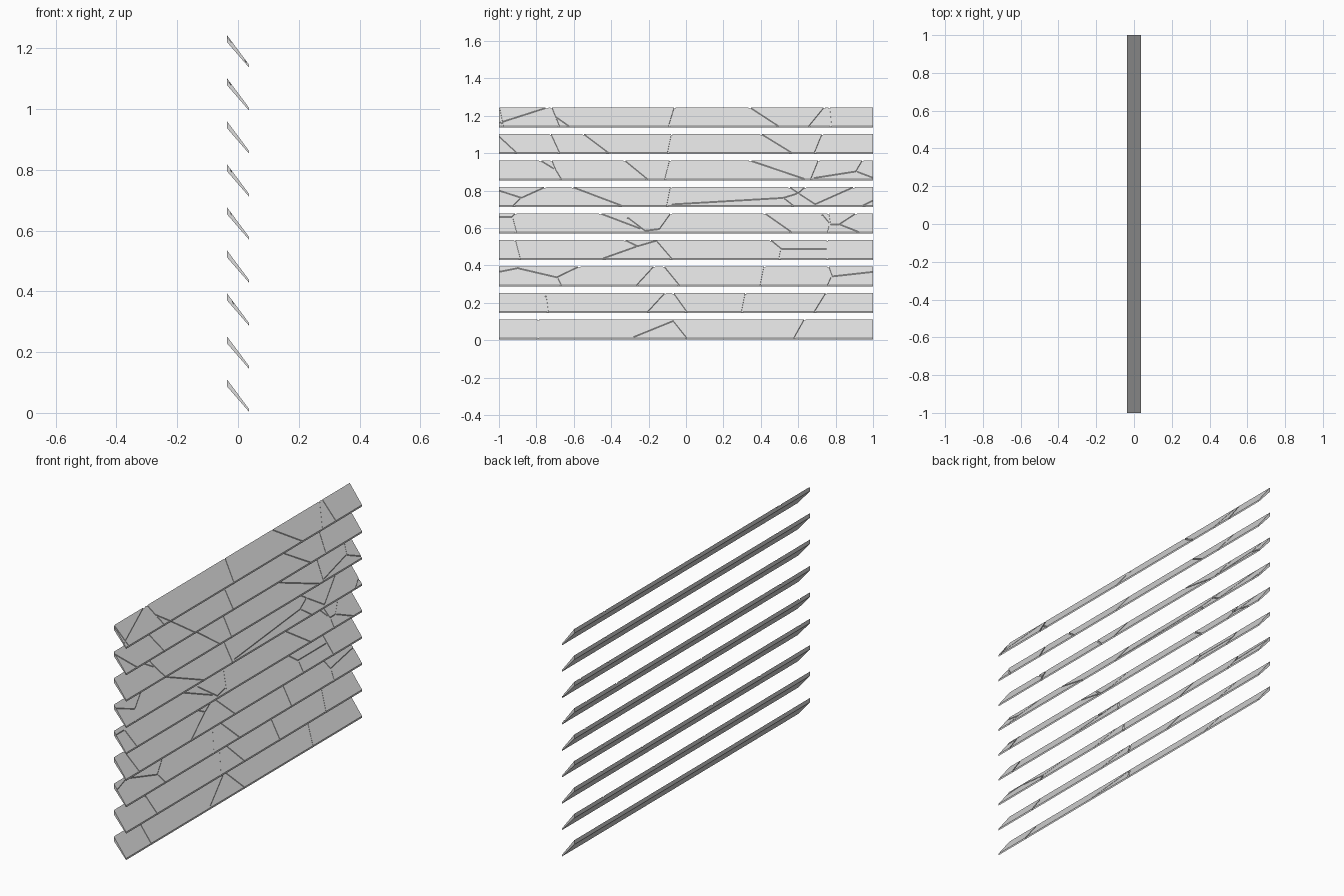
import bpy
import bmesh
from mathutils import Vector

cube = bpy.data.objects.get("Cube")
if cube:
    bpy.data.objects.remove(cube, do_unlink=True)

light_grey = bpy.data.materials.new("light grey")
light_grey.use_nodes = True
light_grey.diffuse_color = (0.71, 0.71, 0.71, 1)
shader = light_grey.node_tree.nodes["Principled BSDF"]
shader.inputs["Base Color"].default_value = light_grey.diffuse_color

# Slat cross-section (x, z): broad sloping face, thin lower lip
TOP_BACK, TOP_FRONT = Vector((-0.037, 0, 0.111)), Vector((0.036, 0, 0.013))
LOW_FRONT, LOW_BACK = Vector((0.036, 0, 0.004)), Vector((-0.037, 0, 0.088))
SLOPE = (TOP_BACK - TOP_FRONT).length
PITCH = 0.1416
CRACK_WIDTH = 0.008
CRACK_DEPTH = 0.005


def finish(bm, name):
    bmesh.ops.recalc_face_normals(bm, faces=bm.faces)
    mesh = bpy.data.meshes.new(name)
    bm.to_mesh(mesh)
    bm.free()
    mesh.materials.append(light_grey)
    obj = bpy.data.objects.new(name, mesh)
    bpy.context.collection.objects.link(obj)
    return obj


def add_prism(bm, lower, upper):
    a = [bm.verts.new(p) for p in lower]
    b = [bm.verts.new(p) for p in upper]
    bm.faces.new(a)
    bm.faces.new(b)
    for i in range(len(a)):
        j = (i + 1) % len(a)
        bm.faces.new((a[i], a[j], b[j], b[i]))


def on_slope(point, row, lift):
    """Point on the sloping face of a slat, moved up or down by lift."""
    return TOP_FRONT.lerp(TOP_BACK, point.y / SLOPE) + Vector((0, point.x, row * PITCH + lift))


def slat(row, *paths):
    """Each crack path lists points: position along the slat, fraction up the slope."""
    bm = bmesh.new()
    profile = (TOP_BACK, TOP_FRONT, LOW_FRONT, LOW_BACK)
    lift = Vector((0, 0, row * PITCH))
    half = Vector((0, 1, 0))
    add_prism(bm, [p + lift - half for p in profile], [p + lift + half for p in profile])
    board = finish(bm, f"slat_{row + 1}")

    # Cracks are narrow grooves cut into the sloping face
    bm = bmesh.new()
    for path in paths:
        for start, end in zip(path, path[1:]):
            a = Vector((start[0], start[1] * SLOPE))
            b = Vector((end[0], end[1] * SLOPE))
            along = (b - a).normalized() * CRACK_WIDTH / 2
            side = Vector((-along.y, along.x))
            a, b = a - along, b + along
            corners = (a - side, b - side, b + side, a + side)
            add_prism(bm, [on_slope(c, row, -CRACK_DEPTH) for c in corners],
                      [on_slope(c, row, CRACK_DEPTH) for c in corners])
    cutter = finish(bm, f"slat_{row + 1}_crack_cutter")
    cutter.hide_render = True
    cutter.display_type = 'WIRE'
    groove = board.modifiers.new("cracks", 'BOOLEAN')
    groove.operation = 'DIFFERENCE'
    groove.solver = 'EXACT'
    groove.use_self = True
    groove.object = cutter


# Slats with their crack lines, from the top down
slat(8, [(-1, .15), (-.74, 1)], [(-1, 1), (-.98, 0)], [(-.72, 1), (-.68, 0)],
     [(-.7, .5), (-.63, 0)], [(-.06, 1), (-.09, 0)], [(.34, 1), (.49, 0)],
     [(.74, 1), (.66, 0)], [(.765, 1), (.775, 0)])
slat(7, [(-1, .85), (-.91, 0)], [(-.725, 1), (-.68, 0)], [(-.55, 1), (-.42, 0)],
     [(-.075, 1), (-.095, 0)], [(.4, 1), (.56, 0)], [(.73, 1), (.69, 0)])
slat(6, [(-.78, 1), (-.7, .5), (-.67, 0)], [(-.72, 1), (-.7, .5)],
     [(-.33, 1), (-.21, 0)], [(-.085, 1), (-.11, 0)], [(.34, 1), (.63, 0)],
     [(.71, 1), (.67, 0)], [(.69, .05), (.91, .4), (1, .05)], [(.91, .4), (.945, 1)])
slat(5, [(-1, .8), (-.88, .4), (-.75, 1)], [(-.88, .4), (-.92, 0)],
     [(-.61, 1), (-.35, 0)], [(-.08, 1), (-.1, 0)],
     [(-.07, .05), (.52, .4), (.6, .65), (.69, .05), (.9, 1)], [(.52, .4), (.57, 0)],
     [(.55, 1), (.6, .65), (.64, 1)], [(.95, 0), (1, .25)])
slat(4, [(-1, .8), (-.93, .8), (-.91, 0)], [(-.93, .8), (-.91, 1)],
     [(-.46, 1), (-.24, .15)], [(-.31, .75), (-.22, .05), (-.14, .15), (-.08, 1)],
     [(.42, 1), (.56, 0)], [(.73, .9), (.77, .4), (.76, 0)], [(.76, 1), (.77, .4)],
     [(.77, .4), (.82, .4), (.91, 1)], [(.82, .4), (.92, 0)])
slat(3, [(-.915, 1), (-.89, 0)], [(-.33, 1), (-.26, .65), (-.16, .95), (-.08, 0)],
     [(-.26, .65), (-.44, 0)], [(.45, 1), (.51, .5), (.755, .5)],
     [(.51, .5), (.5, 0)], [(.755, 1), (.755, 0)])
slat(2, [(-1, .7), (-.9, .9), (-.69, .4), (-.57, 1)], [(-.69, .4), (-.67, 0)],
     [(-.17, 1), (-.26, 0)], [(-.12, 1), (-.04, 0)], [(.42, 1), (.4, 0)],
     [(.76, 1), (.78, .45), (.76, 0)], [(.78, .45), (1, .7)])
slat(1, [(-.75, .8), (-.74, 0)], [(-.11, 1), (-.2, 0)], [(-.07, 1), (0, 0)],
     [(.32, 1), (.3, 0)], [(.75, 1), (.69, 0)])
slat(0, [(-.79, 1), (-.79, 0)], [(-.275, .05), (-.07, .9), (0, 0)],
     [(.635, 1), (.58, 0)])
